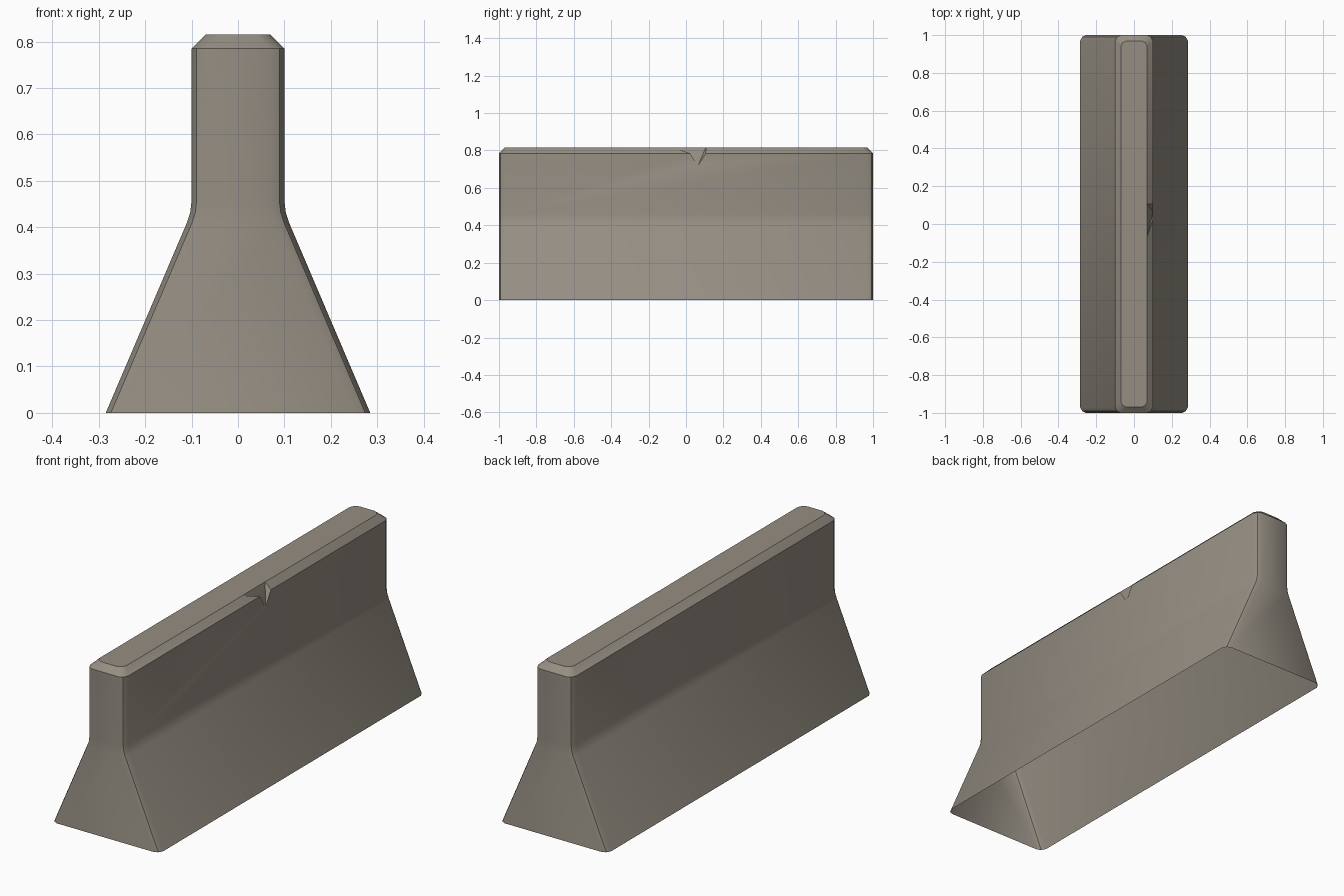
import bpy, bmesh, math

if "Cube" in bpy.data.objects:
    bpy.data.objects.remove(bpy.data.objects["Cube"])

# Concrete colour
concrete = bpy.data.materials.new("warm grey concrete")
concrete.diffuse_color = (0.30, 0.27, 0.225, 1)
concrete.use_nodes = True
concrete.node_tree.nodes["Principled BSDF"].inputs["Base Color"].default_value = concrete.diffuse_color


def new_object(name, bm):
    bmesh.ops.recalc_face_normals(bm, faces=bm.faces[:])
    mesh = bpy.data.meshes.new(name)
    bm.to_mesh(mesh)
    bm.free()
    mesh.materials.append(concrete)
    obj = bpy.data.objects.new(name, mesh)
    bpy.context.collection.objects.link(obj)
    return obj


def ring(bm, hw, hl, z):
    """Rectangle with softened corners, counter-clockwise."""
    corner = [(hw, hl - 0.03), (hw - 0.011, hl - 0.009), (hw - 0.03, hl)]
    pts = corner + [(-x, y) for x, y in reversed(corner)]
    pts += [(-x, -y) for x, y in pts]
    return [bm.verts.new((x, y, z)) for x, y in pts]


# Barrier body: half-width, half-length, height of each level
levels = [(0.285, 1, 0), (0.110, 1, 0.41), (0.103, 1, 0.432), (0.1, 1, 0.457),
          (0.1, 1, 0.785), (0.07, 0.97, 0.815)]
bm = bmesh.new()
rings = [ring(bm, *lv) for lv in levels]
for a, b in zip(rings, rings[1:]):
    n = len(a)
    for i in range(n):
        j = (i + 1) % n
        bm.faces.new((a[i], a[j], b[j], b[i]))
bm.faces.new(rings[0][::-1])
bm.faces.new(rings[-1])
body = new_object("barrier_body", bm)

# Broken chip in the top right edge
bm = bmesh.new()
for p in [(0.069, -0.07, 0.817), (0.068, 0.106, 0.817), (0.101, 0.065, 0.72),
          (0.102, 0.03, 0.784), (0.102, 0.106, 0.784), (0.13, 0.05, 0.85)]:
    bm.verts.new(p)
bmesh.ops.convex_hull(bm, input=bm.verts[:])
cutter = new_object("chip_cutter", bm)
cutter.hide_render = True

mod = body.modifiers.new("chip", 'BOOLEAN')
mod.operation = 'DIFFERENCE'
mod.solver = 'EXACT'
mod.object = cutter
bpy.context.view_layer.objects.active = body
body.select_set(True)
bpy.ops.object.modifier_apply(modifier=mod.name)
bpy.data.objects.remove(cutter)

# Open, hollow underside
bm = bmesh.new()
bm.from_mesh(body.data)
floor = [f for f in bm.faces if all(v.co.z < 0.001 for v in f.verts)]
bmesh.ops.delete(bm, geom=floor, context='FACES')
bm.to_mesh(body.data)
bm.free()

# Smooth waist and end corners, sharp top bevel
bpy.ops.object.shade_smooth_by_angle(angle=math.radians(30))
